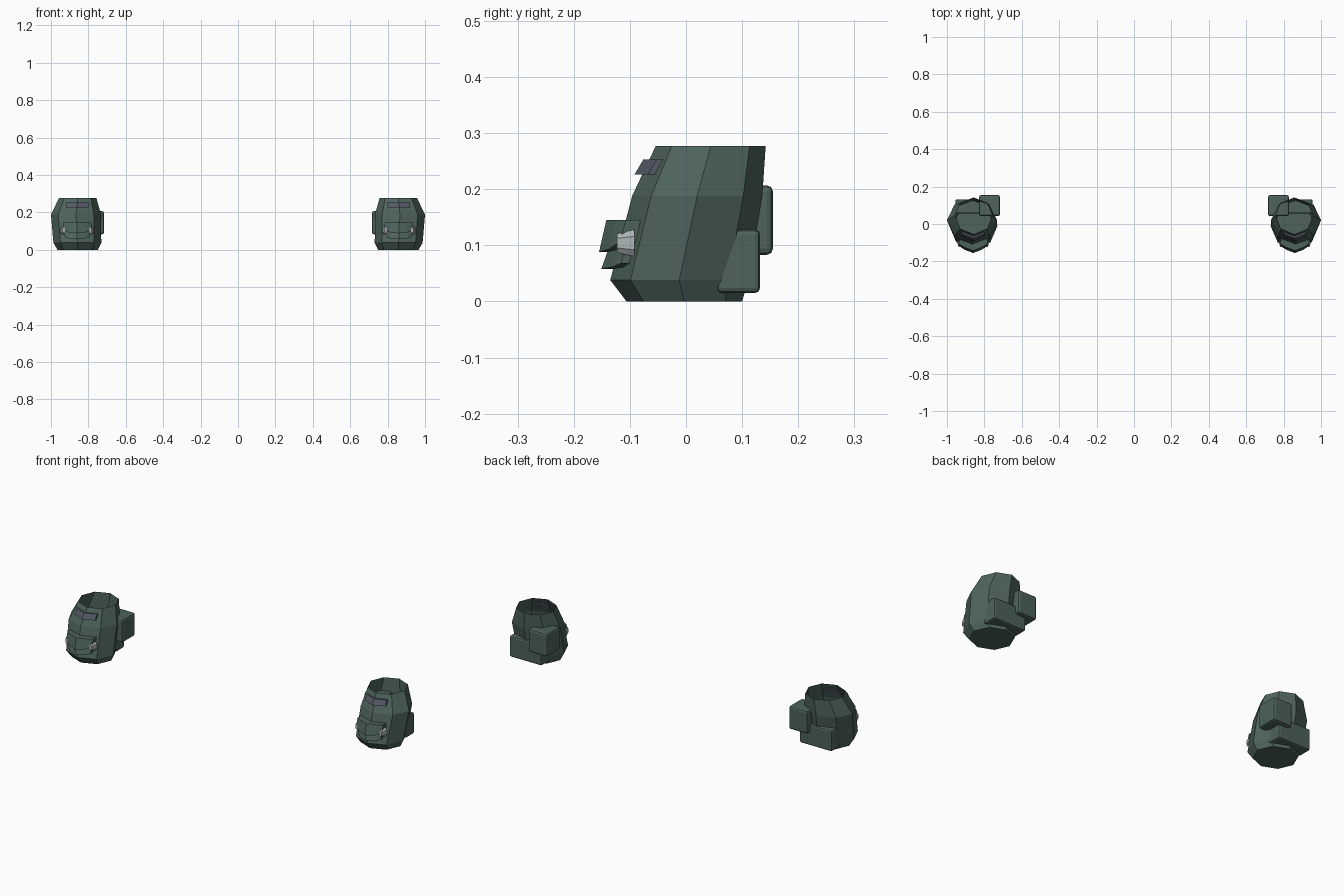
import bpy, bmesh, math

if "Cube" in bpy.data.objects:
    bpy.data.objects.remove(bpy.data.objects["Cube"])

CX = 0.86  # centre of the right-hand unit; the left one is mirrored


def material(name, rgb):
    m = bpy.data.materials.new(name)
    m.diffuse_color = (*rgb, 1)
    m.use_nodes = True
    m.node_tree.nodes["Principled BSDF"].inputs["Base Color"].default_value = m.diffuse_color
    return m


GREEN = material("dark_green", (0.075, 0.125, 0.105))
BLUE = material("slate_strip", (0.09, 0.10, 0.13))
STEEL = material("light_steel", (0.42, 0.46, 0.46))


def finish(name, bm, mat, bevel=0):
    bmesh.ops.recalc_face_normals(bm, faces=bm.faces)
    me = bpy.data.meshes.new(name)
    bm.to_mesh(me)
    bm.free()
    ob = bpy.data.objects.new(name, me)
    bpy.context.collection.objects.link(ob)
    me.materials.append(mat)
    if bevel:
        b = ob.modifiers.new("bevel", "BEVEL")
        b.width, b.segments = bevel, 2
    ob.modifiers.new("mirror", "MIRROR")
    return ob


def loft(bm, rings, caps):
    loops = [[bm.verts.new(p) for p in r] for r in rings]
    n = len(loops[0])
    for a, b in zip(loops, loops[1:]):
        for i in range(n):
            j = (i + 1) % n
            bm.faces.new((a[i], a[j], b[j], b[i]))
    for k in caps:
        bm.faces.new(loops[k])


def box(name, x, y, z, bevel):
    bm = bmesh.new()
    loft(bm, [[(x[0], y[0], h), (x[1], y[0], h), (x[1], y[1], h), (x[0], y[1], h)] for h in z], (0, -1))
    finish(name, bm, GREEN, bevel)


# wrap: a plate bent around the front of the shell.
# stations: (side offset, top z, bottom z, outer y at top, outer y at bottom, inner y top, inner y bottom)
def wrap(name, stations, mat):
    both = [(-s[0], *s[1:]) for s in reversed(stations) if s[0] > 0] + stations
    bm = bmesh.new()
    loft(bm, [[(CX + d, ot, t), (CX + d, ob, b), (CX + d, ib, b), (CX + d, it, t)]
              for d, t, b, ot, ob, it, ib in both], (0, -1))
    finish(name, bm, mat)


# eight-sided shell, open at the top and closed underneath: (z, x centre, y centre, x radius, y radius)
sections = [(0, 0.857, -0.003, 0.108, 0.103), (0.038, 0.859, -0.012, 0.128, 0.123),
            (0.188, 0.866, 0.020, 0.134, 0.116), (0.277, 0.857, 0.044, 0.100, 0.098)]
bm = bmesh.new()
loft(bm, [[(cx + rx * math.sin(i * math.pi / 4), cy - ry * math.cos(i * math.pi / 4), z)
           for i in range(8)] for z, cx, cy, rx, ry in sections], (0,))
finish("shell", bm, GREEN)

# rear boxes
box("upper_rear_box", (0.716, 0.828), (0.042, 0.155), (0.083, 0.207), 0.011)
box("lower_rear_box", (0.765, 0.955), (0.055, 0.132), (0.015, 0.128), 0.009)

# front pouch: flap above, body below
wrap("pouch_flap", [(0, 0.145, 0.088, -0.142, -0.155, -0.100, -0.115),
                    (0.045, 0.145, 0.093, -0.125, -0.138, -0.082, -0.097),
                    (0.076, 0.145, 0.106, -0.107, -0.118, -0.068, -0.080)], GREEN)
wrap("pouch_body", [(0, 0.105, 0.058, -0.134, -0.151, -0.105, -0.120),
                    (0.045, 0.105, 0.061, -0.118, -0.133, -0.090, -0.103),
                    (0.068, 0.110, 0.068, -0.103, -0.116, -0.078, -0.090)], GREEN)

# strip near the rim
wrap("rim_strip", [(0, 0.253, 0.226, -0.076, -0.092, -0.062, -0.074),
                   (0.060, 0.253, 0.226, -0.052, -0.068, -0.038, -0.050)], BLUE)

# buckles on both ends of the pouch
for side, label in ((-1, "inner"), (1, "outer")):
    bm = bmesh.new()
    loft(bm, [[(CX + side * d + 0.009 * math.cos(a), y, 0.104 + h * math.sin(a))
               for a in [k * math.pi / 3 + math.pi / 6 for k in range(6)]]
              for d, y, h in ((0.070, -0.123, 0.017), (0.080, -0.092, 0.024))], (0, -1))
    finish(label + "_buckle", bm, STEEL)
